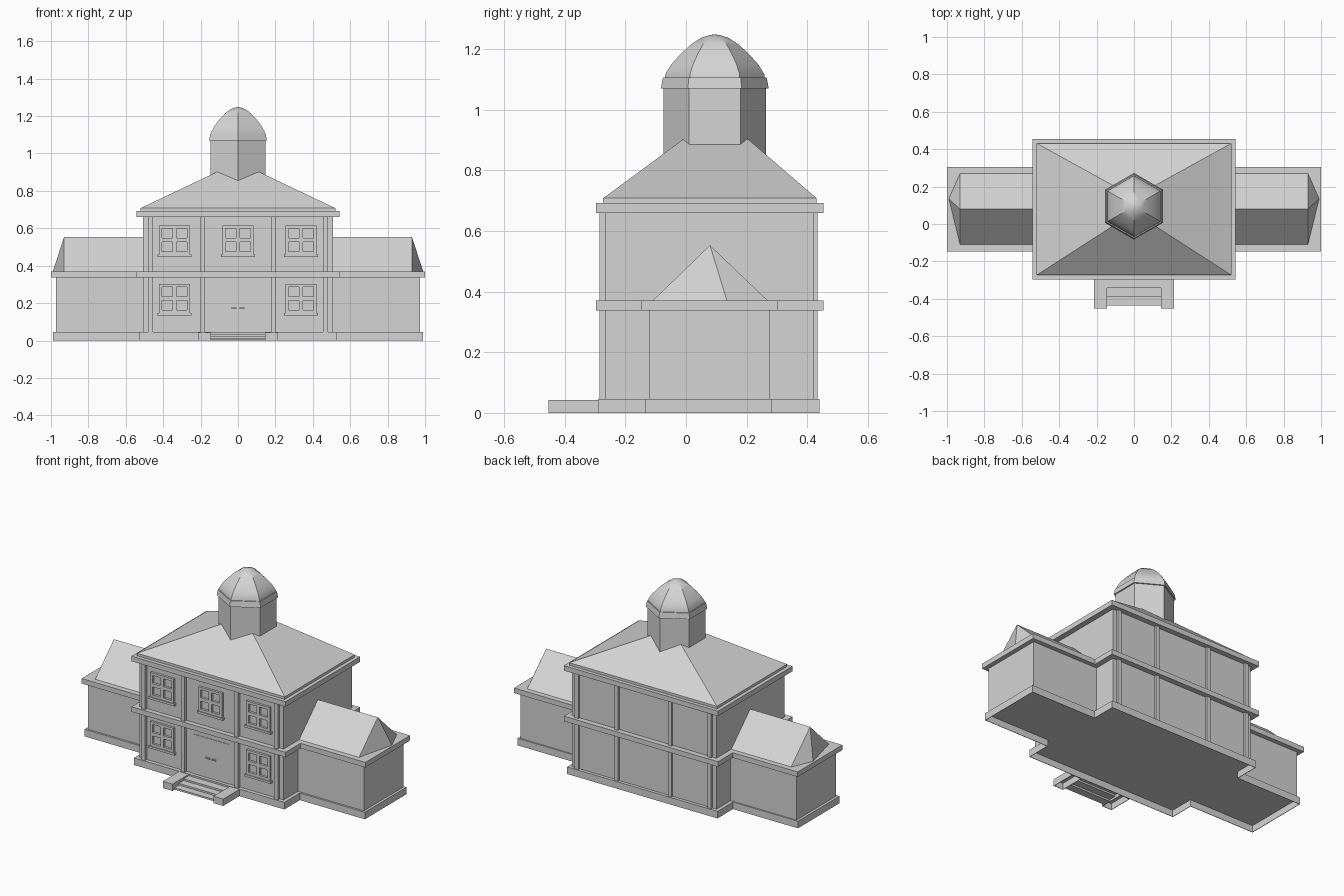
import bpy, bmesh, math
from mathutils import Vector

cube = bpy.data.objects.get("Cube")
if cube:
    bpy.data.objects.remove(cube, do_unlink=True)

stone = bpy.data.materials.new("grey stone")
stone.use_nodes = True
GREY = (0.66, 0.66, 0.66, 1)
stone.diffuse_color = GREY
stone.node_tree.nodes["Principled BSDF"].inputs["Base Color"].default_value = GREY

CY = 0.079            # ridge line of the wings in y
FRONT, BACK = -0.266, 0.42
FLOOR = 0.045


def finish(name, bm):
    bmesh.ops.recalc_face_normals(bm, faces=bm.faces)
    me = bpy.data.meshes.new(name)
    bm.to_mesh(me)
    bm.free()
    me.materials.append(stone)
    ob = bpy.data.objects.new(name, me)
    bpy.context.collection.objects.link(ob)
    return ob


def add_box(bm, x, y, z):
    verts = bmesh.ops.create_cube(bm, size=1)["verts"]
    for v in verts:
        v.co = Vector([(a + b) / 2 + c * (b - a) for c, (a, b) in zip(v.co, (x, y, z))])


def boxes(name, *parts):
    bm = bmesh.new()
    for p in parts:
        add_box(bm, *p)
    return finish(name, bm)


def tray(name, outline, top):
    """Thin-walled upside-down tray, open underneath."""
    bm = bmesh.new()
    low = [bm.verts.new((x, y, 0)) for x, y in outline]
    high = [bm.verts.new((x, y, top)) for x, y in outline]
    bm.faces.new(high)
    for i in range(len(outline)):
        bm.faces.new((low[i - 1], low[i], high[i], high[i - 1]))
    if bm.faces[:] and sum(a[0] * b[1] - b[0] * a[1]
                           for a, b in zip(outline, outline[1:] + outline[:1])) < 0:
        bmesh.ops.reverse_faces(bm, faces=bm.faces)
    ob = finish(name, bm)
    shell = ob.modifiers.new("thickness", "SOLIDIFY")
    shell.thickness = 0.003
    shell.offset = -1
    shell.use_even_offset = True
    return ob


def hull(name, points):
    bm = bmesh.new()
    for p in points:
        bm.verts.new(p)
    bmesh.ops.convex_hull(bm, input=bm.verts)
    bmesh.ops.dissolve_limit(bm, angle_limit=0.01, verts=bm.verts, edges=bm.edges)
    return finish(name, bm)


def hex_lathe(name, profile):
    """Six-sided stack of rings from (radius, height) pairs."""
    bm = bmesh.new()
    rings = []
    for r, z in profile:
        rings.append([bm.verts.new((r * math.sin(i * math.pi / 3),
                                    0.095 + r * math.cos(i * math.pi / 3), z)) for i in range(6)])
    for a, b in zip(rings, rings[1:]):
        for i in range(6):
            j = (i + 1) % 6
            bm.faces.new((a[i], a[j], b[j], b[i]))
    bm.faces.new(rings[0])
    bm.faces.new(rings[-1])
    return finish(name, bm)


# Hollow plinth under the main block and both wings
half = [(.53, -.29), (.53, -.134), (.988, -.134), (.988, .284), (.53, .284), (.53, .44)]
tray("plinth", half + [(-x, y) for x, y in reversed(half)], FLOOR)

# Main block
boxes("main_walls", ((-.508, .508), (FRONT, BACK), (FLOOR, .68)))
boxes("main_belt_course", ((-.543, .543), (-.297, .454), (.338, .37)))
boxes("main_cornice", ((-.543, .543), (-.297, .454), (.66, .692)))
boxes("roof_curb", ((-.52, .52), (-.273, .431), (.69, .708)))
hull("main_roof", [(x, y, .708) for x in (-.52, .52) for y in (-.273, .431)]
     + [(0, y, .955) for y in (.062, .144)])

# Pilasters, front and back
pilasters = []
for x in (-.468, -.188, .188, .468):
    for y in ((-.286, FRONT + .01), (BACK - .01, .434)):
        pilasters.append(((x - .0125, x + .0125), y, (FLOOR, .665)))
boxes("pilasters", *pilasters)

# Wings, mirrored
for side, s in (("left", 1), ("right", -1)):
    def span(a, b):
        return tuple(sorted((s * a, s * b)))
    boxes(side + "_wing_walls", (span(.5, .972), (-.122, .276), (FLOOR, .35)))
    boxes(side + "_wing_cornice", (span(.5, 1), (-.146, .304), (.338, .37)))
    hull(side + "_wing_roof",
         [(s * x, y, .37) for x in (.5, .93) for y in (-.11, .27)]
         + [(s * .5, CY, .553), (s * .93, CY, .553), (s * .99, .135, .37)])


# Windows: thin frame, broad glazing bars and sill
def window(name, cx, z0, z1):
    w, t, zm = .083, .016, (z0 + z1) / 2
    y = (FRONT - .014, FRONT + .01)
    boxes(name,
          ((cx - w, cx - w + t), y, (z0, z1)),
          ((cx + w - t, cx + w), y, (z0, z1)),
          ((cx - w + t, cx + w - t), y, (z1 - t, z1)),
          ((cx - w + t, cx + w - t), y, (z0, z0 + t)),
          ((cx - .011, cx + .011), y, (z0 + t, z1 - t)),
          ((cx - w + t, cx - .011), y, (zm - .011, zm + .011)),
          ((cx + .011, cx + w - t), y, (zm - .011, zm + .011)),
          ((cx - w - .008, cx + w + .008), (FRONT - .019, FRONT + .01), (z0 - .014, z0)))


for label, cx in (("right", -.34), ("middle", 0), ("left", .337)):
    window("upper_" + label + "_window", cx, .46, .615)
    if cx:
        window("lower_" + label + "_window", cx, .147, .303)

# Nearly flush door with two handles
boxes("door", ((-.128, .128), (FRONT - .003, FRONT + .01), (FLOOR, .297)))
boxes("door_handles", *[((x - .013, x + .013), (FRONT - .012, FRONT), (.168, .176))
                        for x in (-.022, .022)])

# Entrance steps, open beneath, between two hollow cheek walls
boxes("entrance_steps", *[((-.146, .146), (y, y + d), (h - .011, h))
                          for y, d, h in ((-.435, .05, .013), (-.39, .053, .024),
                                          (-.342, .053, .035))])
for side, s in (("left", 1), ("right", -1)):
    tray(side + "_step_cheek", [(s * .144, -.453), (s * .213, -.453),
                                (s * .213, -.29), (s * .144, -.29)], .043)

# Six-sided cupola
hex_lathe("cupola_drum", [(.169, .82), (.169, 1.08)])
hex_lathe("cupola_cornice", [(.178, 1.07), (.171, 1.106)])
dome = hex_lathe("cupola_dome", [(.165, 1.1), (.163, 1.118), (.143, 1.15), (.116, 1.18),
                                 (.079, 1.215), (.045, 1.237), (.018, 1.246), (.004, 1.248)])
bpy.ops.object.select_all(action="DESELECT")
dome.select_set(True)
bpy.context.view_layer.objects.active = dome
bpy.ops.object.shade_smooth_by_angle(angle=math.radians(24))
